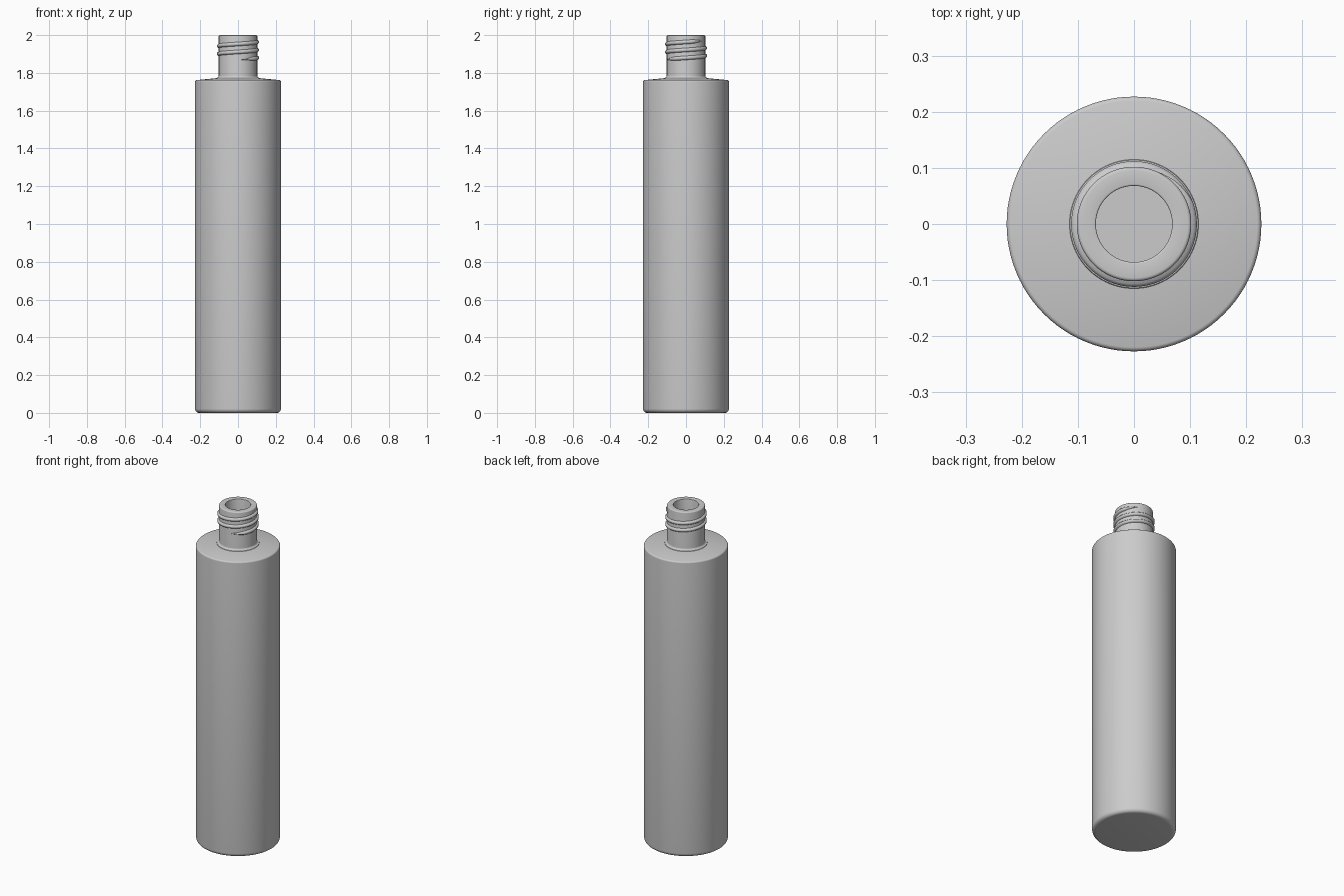
import bpy, bmesh, math

if "Cube" in bpy.data.objects:
    bpy.data.objects.remove(bpy.data.objects["Cube"])

def finish(name, bm, angle=35):
    bmesh.ops.remove_doubles(bm, verts=bm.verts, dist=1e-6)
    bmesh.ops.recalc_face_normals(bm, faces=bm.faces)
    mesh = bpy.data.meshes.new(name)
    bm.to_mesh(mesh)
    bm.free()
    ob = bpy.data.objects.new(name, mesh)
    bpy.context.collection.objects.link(ob)
    bpy.ops.object.select_all(action='DESELECT')
    ob.select_set(True)
    bpy.context.view_layer.objects.active = ob
    bpy.ops.object.shade_smooth_by_angle(angle=math.radians(angle))
    return ob

def arc(cx, cz, r, a0, a1, n=6):
    return [(cx + r * math.cos(math.radians(a0 + (a1 - a0) * i / n)),
             cz + r * math.sin(math.radians(a0 + (a1 - a0) * i / n))) for i in range(n + 1)]

# Bottle: outer wall, rounded lip, then the hollow inside
R, NECK, BORE = 0.227, 0.102, 0.068
profile = [(0, 0)]
profile += arc(R - 0.022, 0.022, 0.022, -90, 0)
profile += arc(R - 0.009, 1.753, 0.009, 0, 80)
profile += [(0.115, 1.772)]
profile += arc(0.114, 1.786, 0.012, 270, 180)
profile += arc(NECK - 0.006, 1.994, 0.006, 0, 90, 4)
profile += arc(BORE + 0.003, 1.997, 0.003, 90, 180, 3)
profile += [(BORE, 1.76), (0.08, 1.745), (0.19, 1.73), (0.197, 1.72),
            (0.197, 0.045), (0.182, 0.03), (0, 0.03)]
bm = bmesh.new()
vs = [bm.verts.new((r, 0, z)) for r, z in profile]
edges = [bm.edges.new(p) for p in zip(vs, vs[1:])]
bmesh.ops.spin(bm, geom=vs + edges, cent=(0, 0, 0), axis=(0, 0, 1),
               angle=math.tau, steps=96)
finish("bottle", bm)

# Screw thread: rounded ridge swept along a helix, tapering at both ends
TURNS, STEPS, PITCH, Z0, START = 2.4, 180, 0.042, 1.870, math.radians(-80)
bm = bmesh.new()
rings = []
for i in range(STEPS + 1):
    t = i / STEPS
    a = START + t * TURNS * math.tau
    fade = max(0.05, min(1, t / 0.05, (1 - t) / 0.05))
    z = Z0 + t * TURNS * PITCH
    section = [(-0.004, -0.012), (0.005, -0.009), (0.010, -0.004),
               (0.010, 0.004), (0.005, 0.009), (-0.004, 0.012)]
    ring = []
    for dr, dz in section:
        r = NECK + (dr * fade if dr > 0 else dr)
        ring.append(bm.verts.new((r * math.cos(a), r * math.sin(a), z + dz * fade)))
    rings.append(ring)
for p, q in zip(rings, rings[1:]):
    for k in range(6):
        bm.faces.new((p[k], p[(k + 1) % 6], q[(k + 1) % 6], q[k]))
bm.faces.new(rings[0])
bm.faces.new(rings[-1])
finish("screw_thread", bm, 50)
